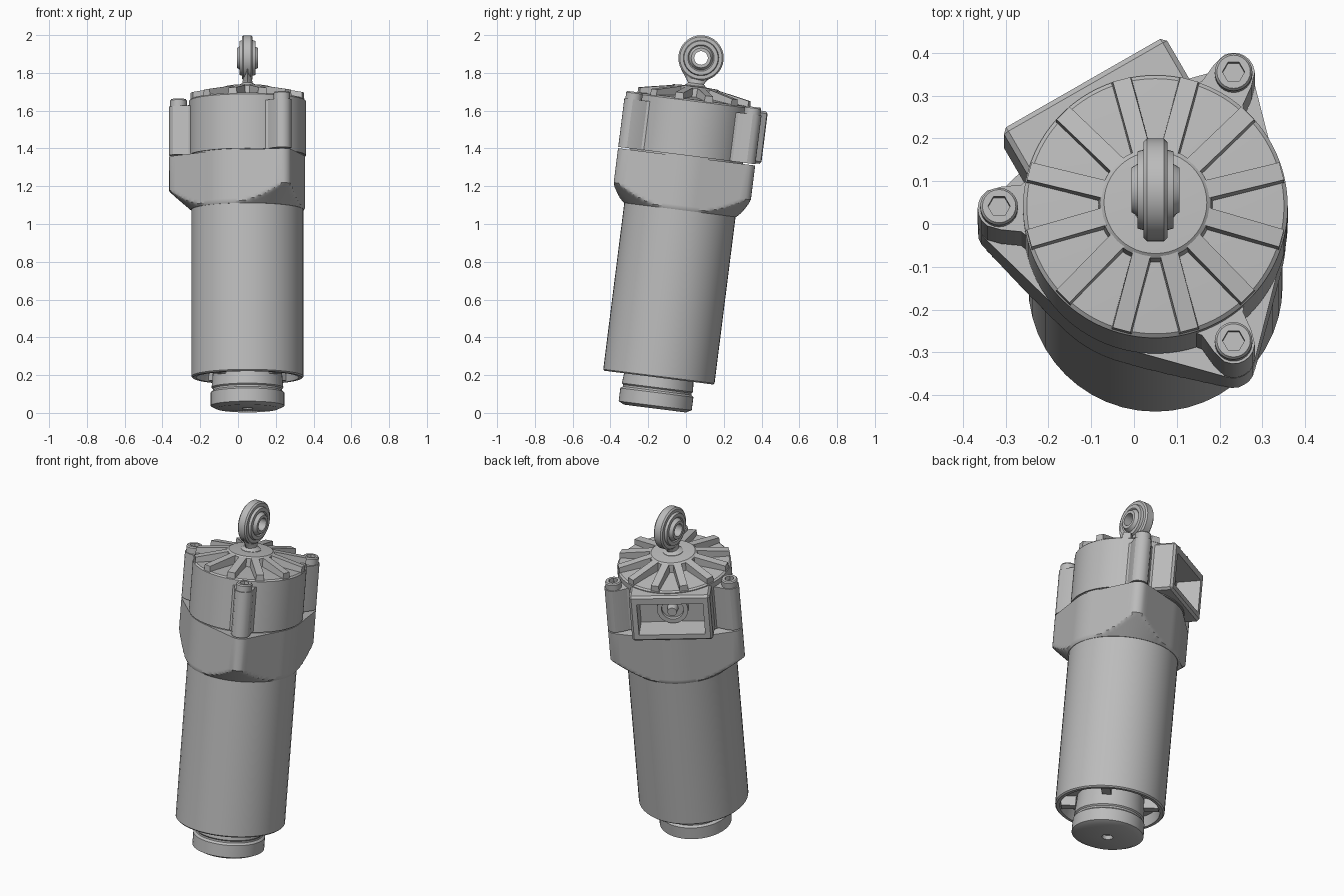
import bpy, bmesh
from math import sin, cos, acos, atan2, sqrt, pi, radians
from mathutils import Matrix

if "Cube" in bpy.data.objects:
    bpy.data.objects.remove(bpy.data.objects["Cube"], do_unlink=True)

grey = bpy.data.materials.new("plain grey")
grey.use_nodes = True
grey.diffuse_color = (0.5, 0.5, 0.5, 1)
grey.node_tree.nodes["Principled BSDF"].inputs["Base Color"].default_value = (0.5, 0.5, 0.5, 1)

# The whole assembly leans backwards along one tilted axis
LEAN = Matrix.Translation((0.05, -0.165, 0.023)) @ Matrix.Rotation(radians(-7.2), 4, "X")
BOSS_ANGLES = [radians(a) for a in (60, 180, 300)]
BOSS_DIST, BOSS_R = 0.365, 0.05


def turn(angle):
    return Matrix.Rotation(angle, 4, "Z")


def finish(name, bm, place=Matrix()):
    bmesh.ops.recalc_face_normals(bm, faces=bm.faces[:])
    bm.transform(LEAN @ place)
    mesh = bpy.data.meshes.new(name)
    bm.to_mesh(mesh)
    bm.free()
    mesh.materials.append(grey)
    ob = bpy.data.objects.new(name, mesh)
    bpy.context.collection.objects.link(ob)
    return ob


def smooth(ob):
    bpy.ops.object.select_all(action="DESELECT")
    ob.select_set(True)
    bpy.context.view_layer.objects.active = ob
    bpy.ops.object.shade_smooth_by_angle(angle=radians(28))


def loft(name, levels, sides=48, place=Matrix(), closed=False):
    """Stack rings of (height, radius); a radius may be a function of the angle."""
    bm = bmesh.new()
    rings = []
    for z, r in levels:
        ring = []
        for i in range(sides):
            a = 2 * pi * i / sides
            rad = r(a) if callable(r) else r
            ring.append(bm.verts.new((rad * cos(a), rad * sin(a), z)))
        rings.append(ring)
    pairs = list(zip(rings, rings[1:]))
    if closed:
        pairs.append((rings[-1], rings[0]))
    else:
        bm.faces.new(rings[0])
        bm.faces.new(rings[-1])
    for low, high in pairs:
        for i in range(sides):
            j = (i + 1) % sides
            bm.faces.new((low[i], low[j], high[j], high[i]))
    ob = finish(name, bm, place)
    smooth(ob)
    return ob


def box(name, size, place, bevel=0.0, shape=None):
    bm = bmesh.new()
    bmesh.ops.create_cube(bm, size=1)
    for v in bm.verts:
        v.co = [c * s for c, s in zip(v.co, size)]
        if shape:
            shape(v)
    if bevel:
        bmesh.ops.bevel(bm, geom=bm.edges[:], offset=bevel, segments=1, affect="EDGES")
    return finish(name, bm, place)


def bossed(base, flare):
    """Outline of a circle with three rounded bosses, joined by tangent flanks."""
    contact = acos((flare - BOSS_R) / BOSS_DIST)
    tip = atan2(BOSS_R * sin(contact), BOSS_DIST + BOSS_R * cos(contact))

    def radius(a):
        d = min(abs((a - b + pi) % (2 * pi) - pi) for b in BOSS_ANGLES)
        if d >= contact:
            return base
        if d > tip:
            return max(base, flare / cos(contact - d))
        return BOSS_DIST * cos(d) + sqrt(BOSS_R ** 2 - (BOSS_DIST * sin(d)) ** 2)
    return radius


def hexagon(size):
    return lambda a: size * cos(pi / 6) / cos((a % (pi / 3)) - pi / 6)


def ellipse(rx, ry):
    return lambda a: rx * ry / sqrt((ry * cos(a)) ** 2 + (rx * sin(a)) ** 2)


# Foot knob with a small socket underneath
loft("foot_knob", [(0.02, 0.025), (0, 0.03), (0, 0.165), (0.015, 0.195), (0.085, 0.195),
                   (0.095, 0.183), (0.105, 0.183), (0.112, 0.19), (0.165, 0.185), (0.25, 0.18)])

# Main tube, recessed around the foot
loft("main_tube", [(0.225, 0.17), (0.225, 0.262), (0.165, 0.272), (0.165, 0.29),
                   (0.172, 0.297), (1.1, 0.297)])
for i in range(4):
    box("recess_lug", (0.08, 0.05, 0.06), turn(pi / 4 + i * pi / 2) @ Matrix.Translation((0.225, 0, 0.2)))

# Collar whose bosses fade into the tube through a cone
low_outline = bossed(0.305, 0.305)


def cone_cut(z):
    return lambda a: min(low_outline(a), 0.299 + (z - 1.06) * 1.15)


loft("collar", [(1.06 + k * 0.0125, cone_cut(1.06 + k * 0.0125)) for k in range(9)]
     + [(1.343, low_outline), (1.343, 0.3), (1.36, 0.3)], sides=180)

# Cap with narrower bosses
high_outline = bossed(0.309, 0.085)
cap = loft("cap", [(1.35, high_outline), (1.61, high_outline), (1.61, 0.309),
                   (1.64, 0.309), (1.648, 0.3), (1.665, 0.1)], sides=180)

# Side port: a box on the cap with a window cut into both
port = turn(radians(120))
port_box = box("port_box", (0.23, 0.44, 0.28), port @ Matrix.Translation((0.223, 0, 1.495)), 0.012)
cutter = box("port_cutter", (0.2, 0.36, 0.19), port @ Matrix.Translation((0.3, 0, 1.49)))
cutter.hide_render = True
for ob in (cap, port_box):
    mod = ob.modifiers.new("window", "BOOLEAN")
    mod.operation, mod.solver, mod.object = "DIFFERENCE", "EXACT", cutter
    bpy.ops.object.select_all(action="DESELECT")
    ob.select_set(True)
    bpy.context.view_layer.objects.active = ob
    bpy.ops.object.modifier_move_to_index(modifier=mod.name, index=0)
    bpy.ops.object.modifier_apply(modifier=mod.name)
bpy.data.objects.remove(cutter, do_unlink=True)
loft("port_plug", [(0.19, 0.085), (0.235, 0.085), (0.235, 0.06), (0.215, 0.06), (0.215, 0.03),
                   (0.26, 0.025)], 24,
     port @ Matrix.Translation((0, 0, 1.49)) @ Matrix.Rotation(pi / 2, 4, "Y"))

# Hub and radial ribs on top, sloping down to the rim
loft("top_hub", [(1.64, 0.135), (1.708, 0.13), (1.716, 0.12), (1.72, 0.05)])


def rib_slope(v):
    if v.co.z > 0:
        v.co.z += 0.012 if v.co.x < 0 else -0.026
        v.co.y *= 0.85


for i in range(12):
    box("top_rib", (0.2, 0.05, 0.07), turn(radians(15 + 30 * i)) @ Matrix.Translation((0.205, 0, 1.668)),
        shape=rib_slope)

# Socket head bolts
for a in BOSS_ANGLES:
    loft("bolt", [(1.6, 0.044), (1.643, 0.044), (1.65, 0.039), (1.65, hexagon(0.026)),
                  (1.625, hexagon(0.026))], 24, turn(a) @ Matrix.Translation((BOSS_DIST, 0, 0)))

# Rod end: flared neck, stepped ring and bored ball
loft("rod_neck", [(1.7, 0.06), (1.722, 0.055), (1.735, ellipse(0.028, 0.042)),
                  (1.755, ellipse(0.024, 0.055)), (1.8, ellipse(0.026, 0.088))], 24)
EYE = Matrix.Translation((0, 0.01, 1.872)) @ Matrix.Rotation(pi / 2, 4, "Y")
ring = [(0.032, 0.06), (0.042, 0.07), (0.042, 0.09), (0.028, 0.094), (0.028, 0.112), (0.02, 0.12)]
ball = [(0.056, 0.036), (0.056, 0.052), (0.03, 0.068)]
for name, half in (("rod_end_ring", ring), ("rod_end_ball", ball)):
    loft(name, half + [(-x, r) for x, r in reversed(half)], 40, EYE, closed=True)
